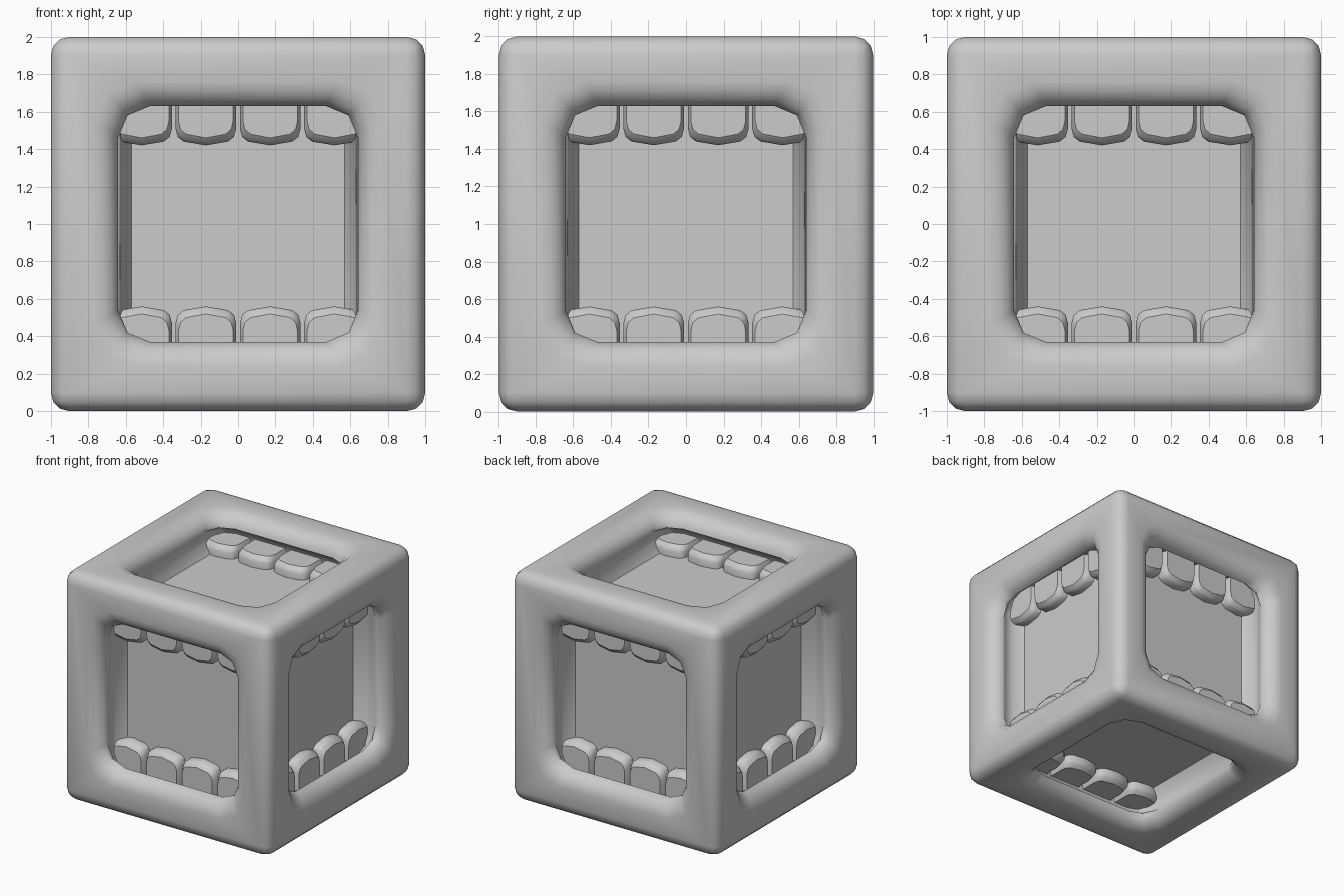
import bpy, bmesh
from math import pi, sin, cos
from mathutils import Matrix

if "Cube" in bpy.data.objects:
    bpy.data.objects.remove(bpy.data.objects["Cube"])

LIFT = Matrix.Translation((0, 0, 1))
# every side is the front side (-y) turned into place
SIDES = {
    "front": Matrix.Identity(4),
    "right": Matrix.Rotation(pi / 2, 4, 'Z'),
    "back": Matrix.Rotation(pi, 4, 'Z'),
    "left": Matrix.Rotation(-pi / 2, 4, 'Z'),
    "top": Matrix.Rotation(-pi / 2, 4, 'X'),
    "bottom": Matrix.Rotation(pi / 2, 4, 'X'),
}


def finish(bm, name, angle):
    bmesh.ops.recalc_face_normals(bm, faces=bm.faces)
    me = bpy.data.meshes.new(name)
    bm.to_mesh(me)
    bm.free()
    ob = bpy.data.objects.new(name, me)
    bpy.context.collection.objects.link(ob)
    bpy.ops.object.select_all(action='DESELECT')
    ob.select_set(True)
    bpy.context.view_layer.objects.active = ob
    bpy.ops.object.shade_smooth_by_angle(angle=angle)
    return ob


def rounded_rect(w, h, r, seg=2):
    pts = []
    for k, (sx, sz) in enumerate([(1, 1), (-1, 1), (-1, -1), (1, -1)]):
        for i in range(seg + 1):
            a = (k + i / seg) * pi / 2
            pts.append((sx * (w - r) + r * cos(a), sz * (h - r) + r * sin(a)))
    return pts


def loft(bm, rings, matrix):
    """Bridge rings given as (points, depth); cap the last one."""
    loops = [[bm.verts.new(matrix @ Matrix.Translation((x, d - 1, z)).to_translation())
              for x, z in pts] for pts, d in rings]
    for a, b in zip(loops, loops[1:]):
        n = len(a)
        for i in range(n):
            j = (i + 1) % n
            bm.faces.new((a[i], a[j], b[j], b[i]))
    bm.faces.new(loops[-1])
    return loops


# rounded cube shell, with a soft-lipped mouth cavity on each side
LIP = [  # half width, half height, corner radius, depth
    (.90, .90, .001, 0), (.76, .76, .22, 0), (.71, .71, .20, .012),
    (.67, .665, .18, .045), (.645, .64, .175, .085), (.64, .63, .17, .12),
    (.64, .66, .15, .135), (.625, .70, .12, .21), (.57, .70, .08, .29),
]
bm = bmesh.new()
bmesh.ops.create_cube(bm, size=2)
bmesh.ops.bevel(bm, geom=bm.edges[:], offset=.1, segments=3, profile=.5,
                affect='EDGES')
bmesh.ops.delete(bm, geom=[f for f in bm.faces if f.calc_area() > 2],
                 context='FACES_ONLY')
for m in SIDES.values():
    loft(bm, [(rounded_rect(w, h, r), d) for w, h, r, d in LIP], m)
bmesh.ops.remove_doubles(bm, verts=bm.verts, dist=.004)
bmesh.ops.transform(bm, matrix=LIFT, verts=bm.verts)
finish(bm, "cube_shell", .75)

# teeth: upper and lower row of four per side
HALF = [(.162, .69), (.162, .51), (.15, .465), (.118, .44), (0, .42)]


def tooth_outline(cx, sign, inset, rise):
    k = 1 - inset / .162
    right = [(x * k, z + (rise if z < .6 else 0)) for x, z in HALF]
    pts = right + [(-x, z) for x, z in right[-2::-1]]
    shift = 0 if sign > 0 else .02
    return [(cx + x, sign * (z + shift)) for x, z in pts]


for side, m in SIDES.items():
    bm = bmesh.new()
    for sign in (1, -1):
        for cx in (-.515, -.172, .172, .515):
            rings = [(tooth_outline(cx, sign, 0, 0), .30),
                     (tooth_outline(cx, sign, 0, 0), .235),
                     (tooth_outline(cx, sign, .006, .01), .215),
                     (tooth_outline(cx, sign, .016, .04), .19)]
            loops = loft(bm, rings, m)
            bm.faces.new(loops[0])
    bmesh.ops.transform(bm, matrix=LIFT, verts=bm.verts)
    finish(bm, side + "_teeth", .6)
